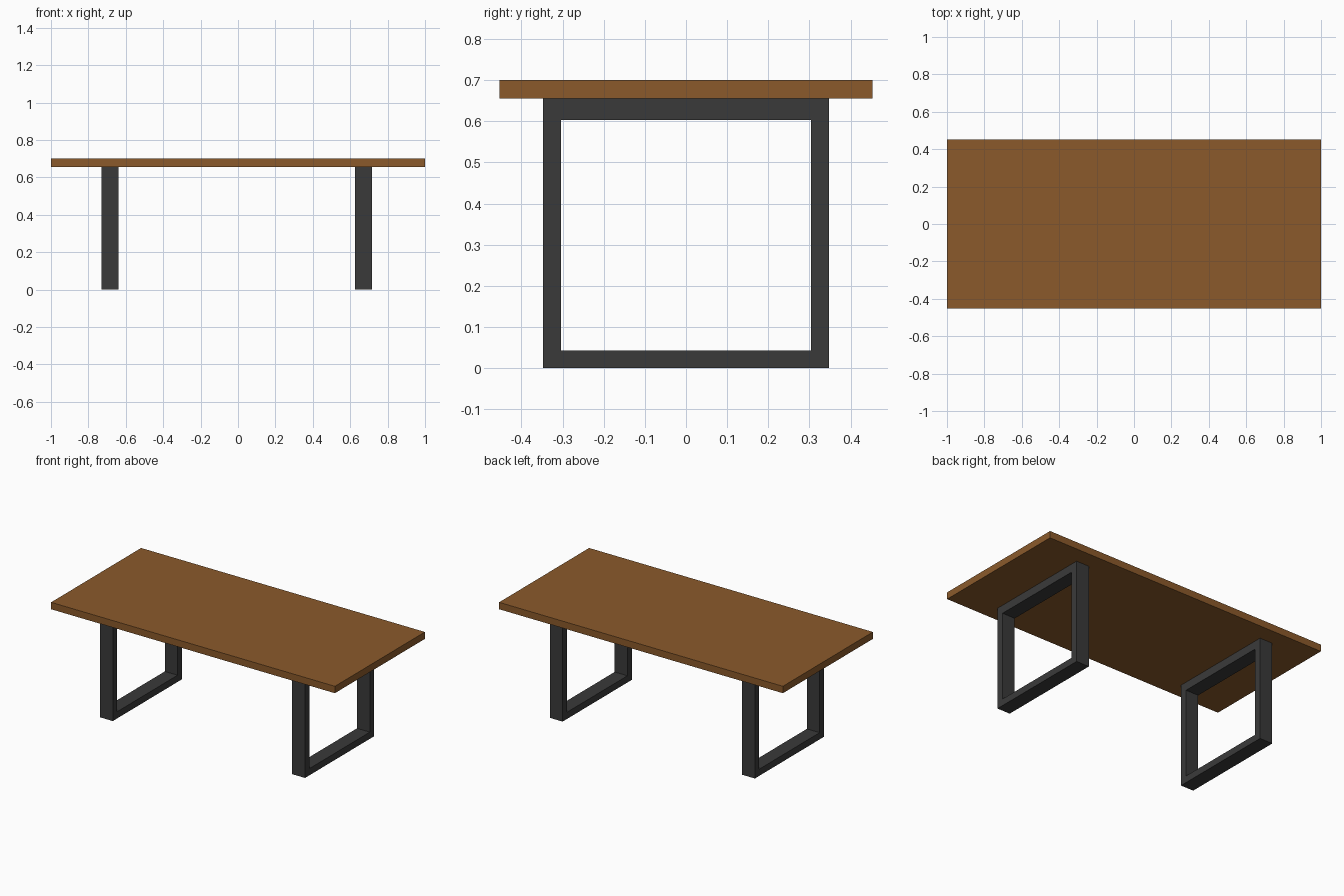
import bpy
import bmesh

if "Cube" in bpy.data.objects:
    bpy.data.objects.remove(bpy.data.objects["Cube"])


def material(name, color):
    mat = bpy.data.materials.new(name)
    mat.diffuse_color = (*color, 1.0)
    mat.use_nodes = True
    mat.node_tree.nodes["Principled BSDF"].inputs["Base Color"].default_value = mat.diffuse_color
    return mat


wood = material("brown wood", (0.258, 0.102, 0.024))
metal = material("dark grey metal", (0.042, 0.042, 0.042))


def finish(name, bm, mat):
    bmesh.ops.recalc_face_normals(bm, faces=bm.faces)
    mesh = bpy.data.meshes.new(name)
    bm.to_mesh(mesh)
    bm.free()
    mesh.materials.append(mat)
    obj = bpy.data.objects.new(name, mesh)
    bpy.context.collection.objects.link(obj)
    return obj


# Tabletop: one flat slab
def slab(name, half_x, half_y, z0, z1, mat):
    bm = bmesh.new()
    bmesh.ops.create_cube(bm, size=1.0)
    bmesh.ops.scale(bm, vec=(2 * half_x, 2 * half_y, z1 - z0), verts=bm.verts)
    bmesh.ops.translate(bm, vec=(0, 0, (z0 + z1) / 2), verts=bm.verts)
    return finish(name, bm, mat)


# Leg: closed rectangular loop in the yz plane, extruded along x
def leg_frame(name, x, width, mat):
    outer = [(-0.348, 0.0), (0.348, 0.0), (0.348, 0.655), (-0.348, 0.655)]
    inner = [(-0.304, 0.043), (0.304, 0.043), (0.304, 0.603), (-0.304, 0.603)]
    bm = bmesh.new()
    o = [bm.verts.new((x - width / 2, y, z)) for y, z in outer]
    i = [bm.verts.new((x - width / 2, y, z)) for y, z in inner]
    faces = [bm.faces.new((o[k], o[(k + 1) % 4], i[(k + 1) % 4], i[k]))
             for k in range(4)]
    ext = bmesh.ops.extrude_face_region(bm, geom=faces, use_keep_orig=True)
    moved = [g for g in ext["geom"] if isinstance(g, bmesh.types.BMVert)]
    bmesh.ops.translate(bm, vec=(width, 0, 0), verts=moved)
    return finish(name, bm, mat)


slab("tabletop", 1.0, 0.453, 0.656, 0.70, wood)
leg_frame("left_leg_frame", -0.684, 0.09, metal)
leg_frame("right_leg_frame", 0.671, 0.09, metal)
